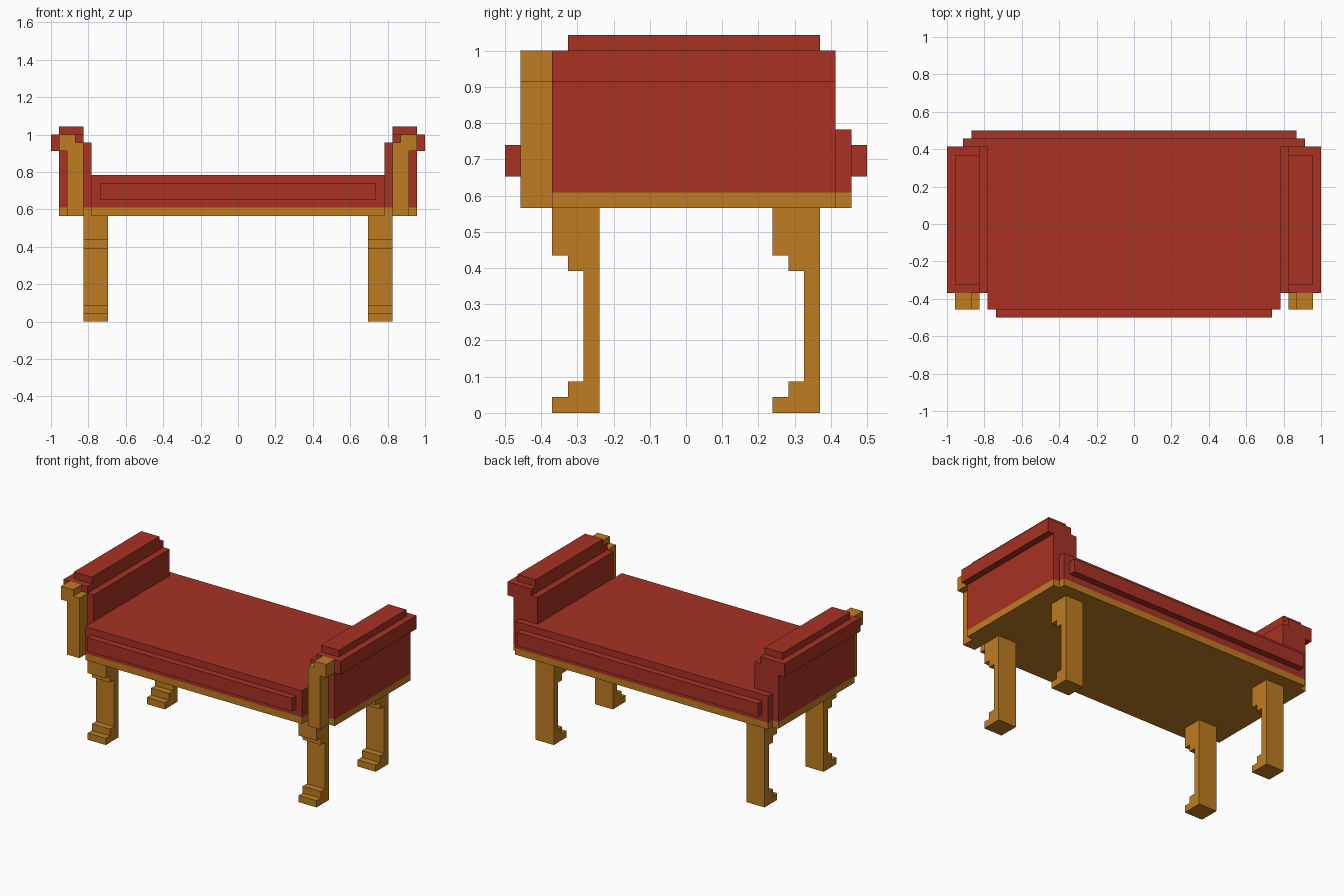
import bpy, bmesh
from mathutils import Vector

U = 1 / 23  # one block of the stepped design

cube = bpy.data.objects.get("Cube")
if cube:
    bpy.data.objects.remove(cube, do_unlink=True)


def make_material(name, rgb):
    mat = bpy.data.materials.new(name)
    mat.use_nodes = True
    mat.diffuse_color = (*rgb, 1)
    bsdf = next(n for n in mat.node_tree.nodes if n.type == "BSDF_PRINCIPLED")
    bsdf.inputs["Base Color"].default_value = (*rgb, 1)
    return mat


RED = make_material("red upholstery", (0.392, 0.032, 0.017))
GOLD = make_material("golden wood", (0.521, 0.202, 0.015))


def prism(name, outline, axis, lo, hi, mat, mirror=False):
    """Extrude a 2D outline (in blocks) along an axis from lo to hi."""
    place = {"x": lambda a, b, t: (t, a, b),
             "y": lambda a, b, t: (a, t, b),
             "z": lambda a, b, t: (a, b, t)}[axis]
    bm = bmesh.new()
    face = bm.faces.new([bm.verts.new(Vector(place(a, b, lo)) * U) for a, b in outline])
    ext = bmesh.ops.extrude_face_region(bm, geom=[face])
    verts = [v for v in ext["geom"] if isinstance(v, bmesh.types.BMVert)]
    bmesh.ops.translate(bm, verts=verts, vec=Vector(place(0, 0, hi - lo)) * U)
    bmesh.ops.recalc_face_normals(bm, faces=bm.faces)
    mesh = bpy.data.meshes.new(name)
    bm.to_mesh(mesh)
    bm.free()
    mesh.materials.append(mat)
    obj = bpy.data.objects.new(name, mesh)
    bpy.context.collection.objects.link(obj)
    if mirror:
        obj.modifiers.new("mirror", "MIRROR")
    return obj


def rect(a0, a1, b0, b1):
    return [(a0, b0), (a1, b0), (a1, b1), (a0, b1)]


def symmetric(half):
    """Complete a right-hand half outline across x = 0."""
    return half + [(-x, y) for x, y in reversed(half)]


# Wooden base frame and the cushion on it
prism("base_frame", symmetric([(18, -10.5), (18, -8.5), (22, -8.5), (22, 9.5),
                               (21, 9.5), (21, 10.5)]), "z", 13, 14, GOLD)
prism("seat_cushion", symmetric([(18, -10.5), (18, 9.5), (21, 9.5), (21, 10.5)]),
      "z", 14, 18, RED)

# Raised panels on the front and back of the cushion
prism("front_panel", rect(-17, 17, 15, 17), "y", -11.5, -10.5, RED)
prism("back_panel", rect(-20, 20, 15, 17), "y", 10.5, 11.5, RED)

# Scrolled arms, their top caps and the wooden front posts
arm = [(18, 14), (22, 14), (22, 21), (23, 21), (23, 23), (19, 23), (19, 22), (18, 22)]
prism("arm", arm, "y", -8.5, 9.5, RED, mirror=True)
prism("arm_cap", rect(19, 22, 23, 24), "y", -7.5, 8.5, RED, mirror=True)
post = [(19, 13), (21, 13), (21, 21), (22, 21), (22, 23), (20, 23), (20, 22), (19, 22)]
prism("arm_post", post, "y", -10.5, -8.5, GOLD, mirror=True)

# Stepped legs, all with the toe facing forward
leg = [(0, 0), (3, 0), (3, 13), (0, 13), (0, 10), (1, 10), (1, 9), (2, 9),
       (2, 2), (1, 2), (1, 1), (0, 1)]
for name, y0 in (("front_leg", -8.5), ("back_leg", 5.5)):
    prism(name, [(y + y0, z) for y, z in leg], "x", 16, 19, GOLD, mirror=True)
